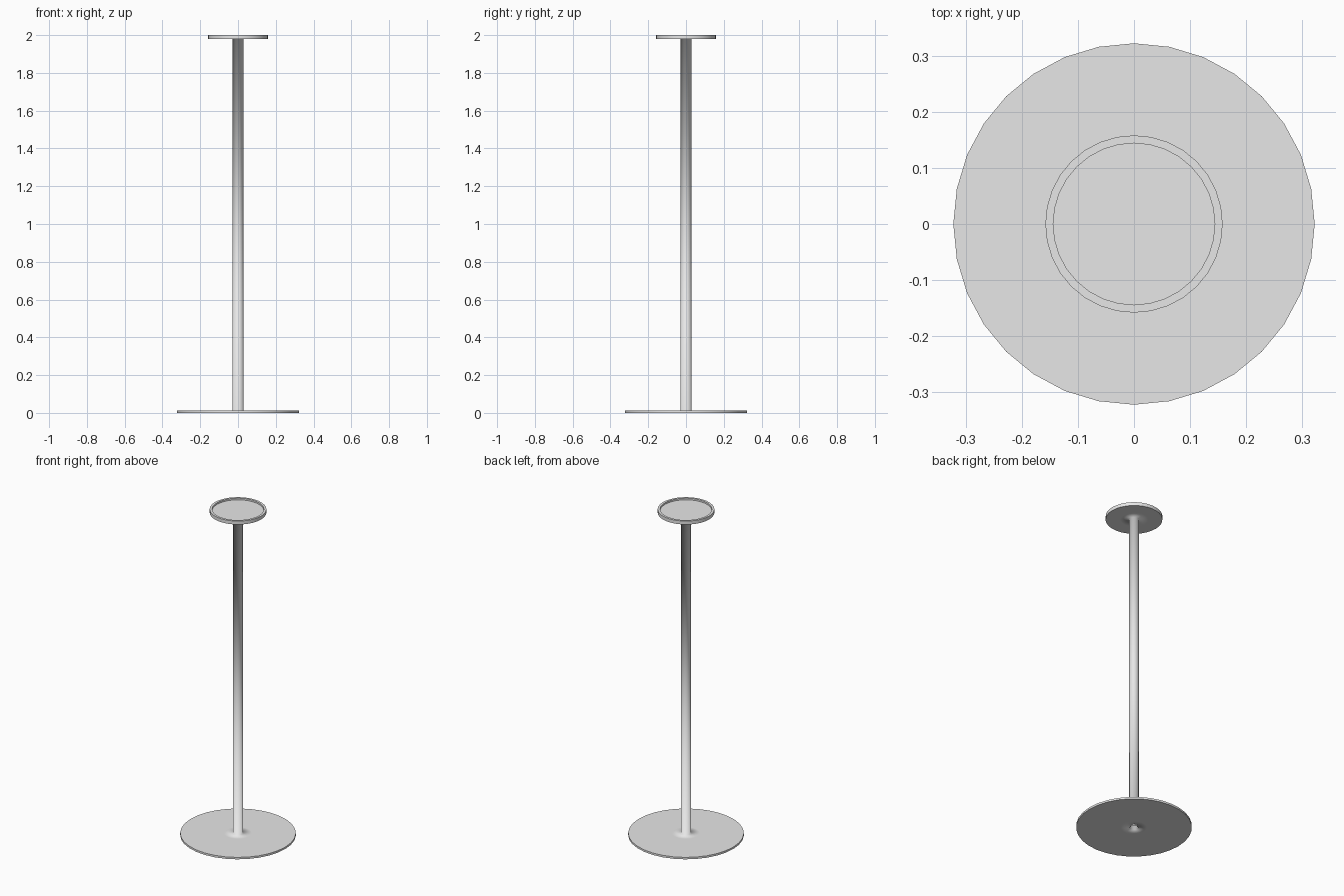
import bpy, bmesh
from math import pi
from mathutils import Vector

cube = bpy.data.objects.get("Cube")
if cube:
    bpy.data.objects.remove(cube, do_unlink=True)

SIDES = 32
FOOT_R, FOOT_H = 0.322, 0.012
POST_R, BORE_R = 0.028, 0.023
DISH_R, DISH_INNER_R = 0.158, 0.144
DISH_Z, FLOOR_Z, TOP_Z = 1.979, 1.99, 2.0
BLEND = 0.05  # width of the softly shaded ring around the post

grey = bpy.data.materials.new("light grey")
grey.use_nodes = True
colour = (0.8, 0.8, 0.8, 1)
grey.diffuse_color = colour
grey.node_tree.nodes["Principled BSDF"].inputs["Base Color"].default_value = colour

# Half sections, as radius and height, running from inside to outside
bore = [(0, DISH_Z - 0.005), (BORE_R, DISH_Z - 0.005), (BORE_R, 0)]
foot = [(BORE_R + BLEND, 0), (FOOT_R, 0), (FOOT_R, FOOT_H), (POST_R + BLEND, FOOT_H)]
post = [(POST_R, FOOT_H), (POST_R, DISH_Z)]
dish = [(POST_R + BLEND, DISH_Z), (DISH_R, DISH_Z), (DISH_R, TOP_Z),
        (DISH_INNER_R, TOP_Z), (DISH_INNER_R, FLOOR_Z), (0, FLOOR_Z)]


def lathe(name, section, material):
    """Turn a half section around the z axis; rims stay sharp, the post blends."""
    bm = bmesh.new()
    verts = [bm.verts.new((r, 0, z)) for r, z in section]
    edges = [bm.edges.new(pair) for pair in zip(verts, verts[1:])]
    bmesh.ops.spin(bm, geom=verts + edges, cent=(0, 0, 0), axis=(0, 0, 1),
                   angle=2 * pi, steps=SIDES, use_duplicate=False)
    bmesh.ops.remove_doubles(bm, verts=bm.verts, dist=0.0005)
    bmesh.ops.recalc_face_normals(bm, faces=bm.faces)
    for face in bm.faces:
        face.smooth = True
    for edge in bm.edges:
        middle = (edge.verts[0].co + edge.verts[1].co) / 2
        radius = Vector(middle.xy).length
        if radius > POST_R + BLEND and edge.calc_face_angle(0) > pi / 4:
            edge.smooth = False
    mesh = bpy.data.meshes.new(name)
    bm.to_mesh(mesh)
    bm.free()
    mesh.materials.append(material)
    obj = bpy.data.objects.new(name, mesh)
    bpy.context.collection.objects.link(obj)
    return obj


# Foot, hollow post and shallow dish turned as one welded piece
lathe("pedestal_stand", bore + foot + post + dish, grey)
